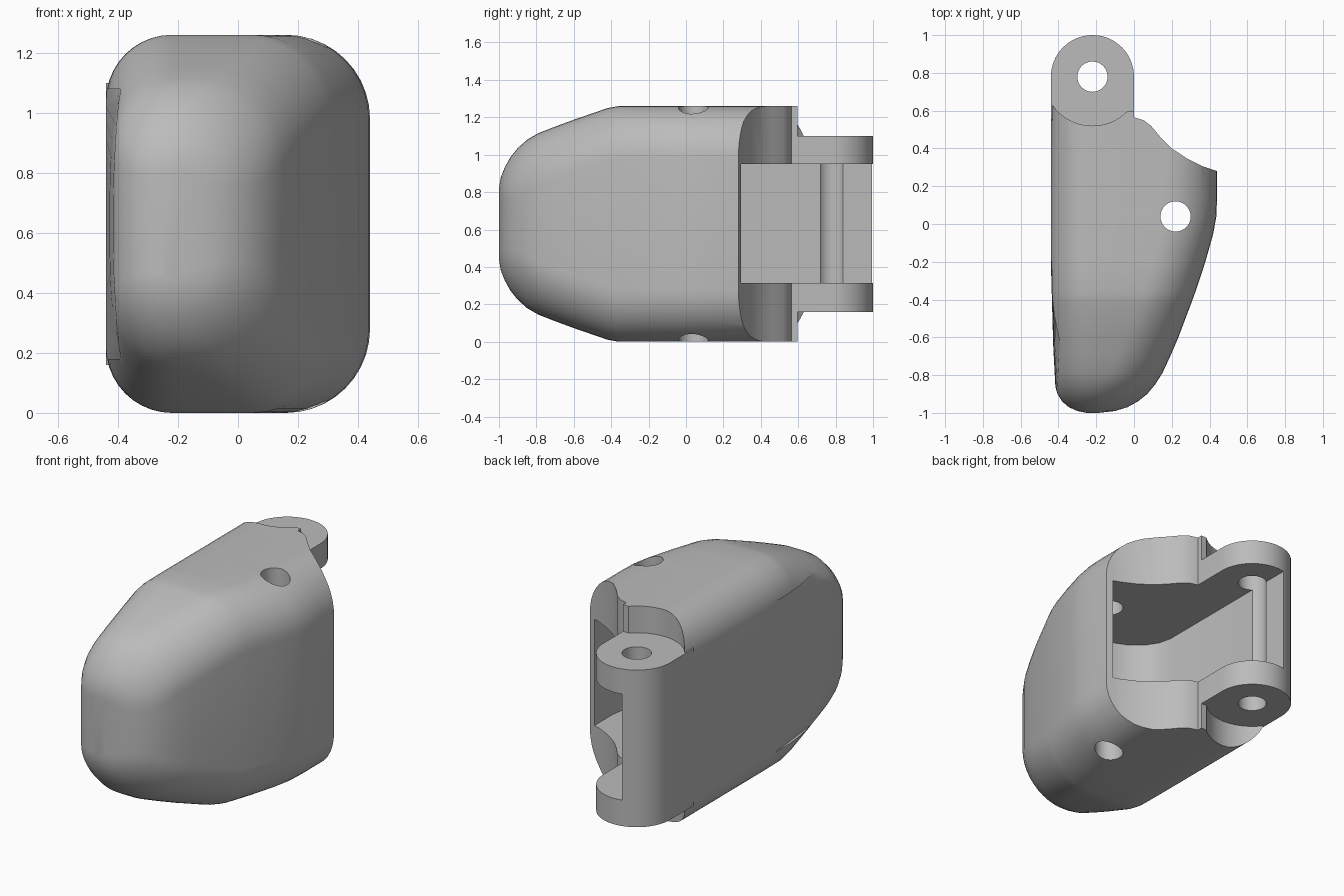
import bpy
import bmesh
from math import cos, sin, pi, radians

HEIGHT = 1.26
MID = HEIGHT / 2
PIN = (-0.22, 0.78)

old = bpy.data.objects.get("Cube")
if old:
    bpy.data.objects.remove(old, do_unlink=True)

grey = bpy.data.materials.new("plain_grey")
grey.use_nodes = True
grey.diffuse_color = (0.5, 0.5, 0.5, 1)
grey.node_tree.nodes["Principled BSDF"].inputs["Base Color"].default_value = (0.5, 0.5, 0.5, 1)


def loft(name, sections):
    """Closed solid skinned through equal-length rings of points."""
    bm = bmesh.new()
    rings = [[bm.verts.new(p) for p in ring] for ring in sections]
    count = len(rings[0])
    for a, b in zip(rings, rings[1:]):
        for i in range(count):
            j = (i + 1) % count
            bm.faces.new((a[i], a[j], b[j], b[i]))
    bm.faces.new(rings[0][::-1])
    bm.faces.new(rings[-1])
    bmesh.ops.recalc_face_normals(bm, faces=bm.faces)
    mesh = bpy.data.meshes.new(name)
    bm.to_mesh(mesh)
    bm.free()
    mesh.materials.append(grey)
    obj = bpy.data.objects.new(name, mesh)
    bpy.context.collection.objects.link(obj)
    return obj


def prism(name, outline, low, high):
    """Vertical extrusion of a plan outline."""
    return loft(name, [[(x, y, z) for x, y in outline] for z in (low, high)])


def arc(center, radius, start, end, steps):
    angles = [radians(start + (end - start) * i / steps) for i in range(steps + 1)]
    return [(center[0] + radius * cos(a), center[1] + radius * sin(a)) for a in angles]


def circle(center, radius, steps=48):
    return arc(center, radius, 0, 360, steps)[:-1]


def combine(target, tool, operation):
    """Apply a boolean and discard the tool."""
    mod = target.modifiers.new(operation, "BOOLEAN")
    mod.operation = operation
    mod.solver = "EXACT"
    mod.object = tool
    bpy.ops.object.select_all(action="DESELECT")
    bpy.context.view_layer.objects.active = target
    target.select_set(True)
    bpy.ops.object.modifier_apply(modifier=mod.name)
    bpy.data.objects.remove(tool, do_unlink=True)


def body_section(y, left, right, top):
    """Rounded rectangle, with larger corners on one side."""
    bottom = HEIGHT - top
    fit = min(1, (right - left) / 0.5, (top - bottom) / 0.56)
    small, large = 0.22 * fit, 0.28 * fit
    ring = arc((right - large, top - large), large, 0, 90, 10)
    ring += arc((left + small, top - small), small, 90, 180, 10)
    ring += arc((left + small, bottom + small), small, 180, 270, 10)
    ring += arc((right - large, bottom + large), large, 270, 360, 10)
    return [(x, y, z) for x, z in ring]


# Main shell: stations of depth, left edge, right edge, top
stations = [
    (-1.0, -0.25, -0.19, 0.82), (-0.99, -0.3, -0.1, 0.88),
    (-0.97, -0.345, -0.035, 0.93), (-0.94, -0.38, 0.02, 0.985),
    (-0.9, -0.405, 0.07, 1.035), (-0.85, -0.42, 0.112, 1.08),
    (-0.79, -0.424, 0.15, 1.115), (-0.7, -0.427, 0.192, 1.15),
    (-0.6, -0.43, 0.235, 1.187), (-0.42, -0.436, 0.303, 1.249),
    (-0.36, -0.438, 0.325, HEIGHT), (-0.2, -0.44, 0.378, HEIGHT),
    (-0.05, -0.44, 0.42, HEIGHT), (0.04, -0.44, 0.436, HEIGHT),
    (0.15, -0.44, 0.44, HEIGHT), (PIN[1], -0.44, 0.44, HEIGHT),
]
shell = loft("hinged_shell", [body_section(*s) for s in stations])

# Curved rear edge
rear = [(0.6, 0.235), (0.44, 0.28), (0.36, 0.307), (0.28, 0.347), (0.2, 0.4),
        (0.14, 0.46), (0.09, 0.52), (0.05, 0.55), (0, 0.565), (0, 0.595),
        (-0.05, 0.595), (-0.05, 1.2), (0.6, 1.2)]
combine(shell, prism("rear_cutter", rear, -0.1, 1.4), "DIFFERENCE")

# Round clearance above and below the hinge
for low, high in ((-0.1, 0.16), (1.1, 1.4)):
    combine(shell, prism("clearance_cutter", circle(PIN, 0.26, 64), low, high), "DIFFERENCE")

# Hinge knuckle
knuckle = arc(PIN, 0.22, 0, 180, 32) + [(-0.44, 0.56), (-0.4, 0.5), (-0.02, 0.5), (0, 0.55)]
combine(shell, prism("knuckle", knuckle, 0.16, 1.1), "UNION")

# Open pocket running from the rear into the shell
pocket = [(-0.273, 1.1), (-0.273, 0), (-0.255, -0.08), (-0.21, -0.15), (-0.14, -0.21),
          (-0.06, -0.245), (0.03, -0.26), (0.26, -0.26), (0.31, -0.2), (0.38, 0),
          (0.4, 0.12), (0.4, 1.1)]
combine(shell, prism("pocket_cutter", pocket, 0.315, 0.95), "DIFFERENCE")

# Pin holes
for center in (PIN, (0.22, 0.04)):
    combine(shell, prism("hole_cutter", circle(center, 0.08), -0.1, 1.4), "DIFFERENCE")

# Shallow bulged recess on the flat side
recess = []
for y, face, bulge in ((-0.17, -0.441, 0), (-0.64, -0.428, 0.038), (-0.98, -0.41, 0.03)):
    steps = [i / 8 - 1 for i in range(17)]
    ring = [(face + bulge * abs(u) ** 3, y, MID + 0.45 * u) for u in steps]
    recess.append(ring + [(-0.6, y, MID + 0.45), (-0.6, y, MID - 0.45)])
combine(shell, loft("recess_cutter", recess), "DIFFERENCE")

bpy.ops.object.select_all(action="DESELECT")
shell.select_set(True)
bpy.context.view_layer.objects.active = shell
bpy.ops.object.shade_smooth_by_angle(angle=radians(30))
